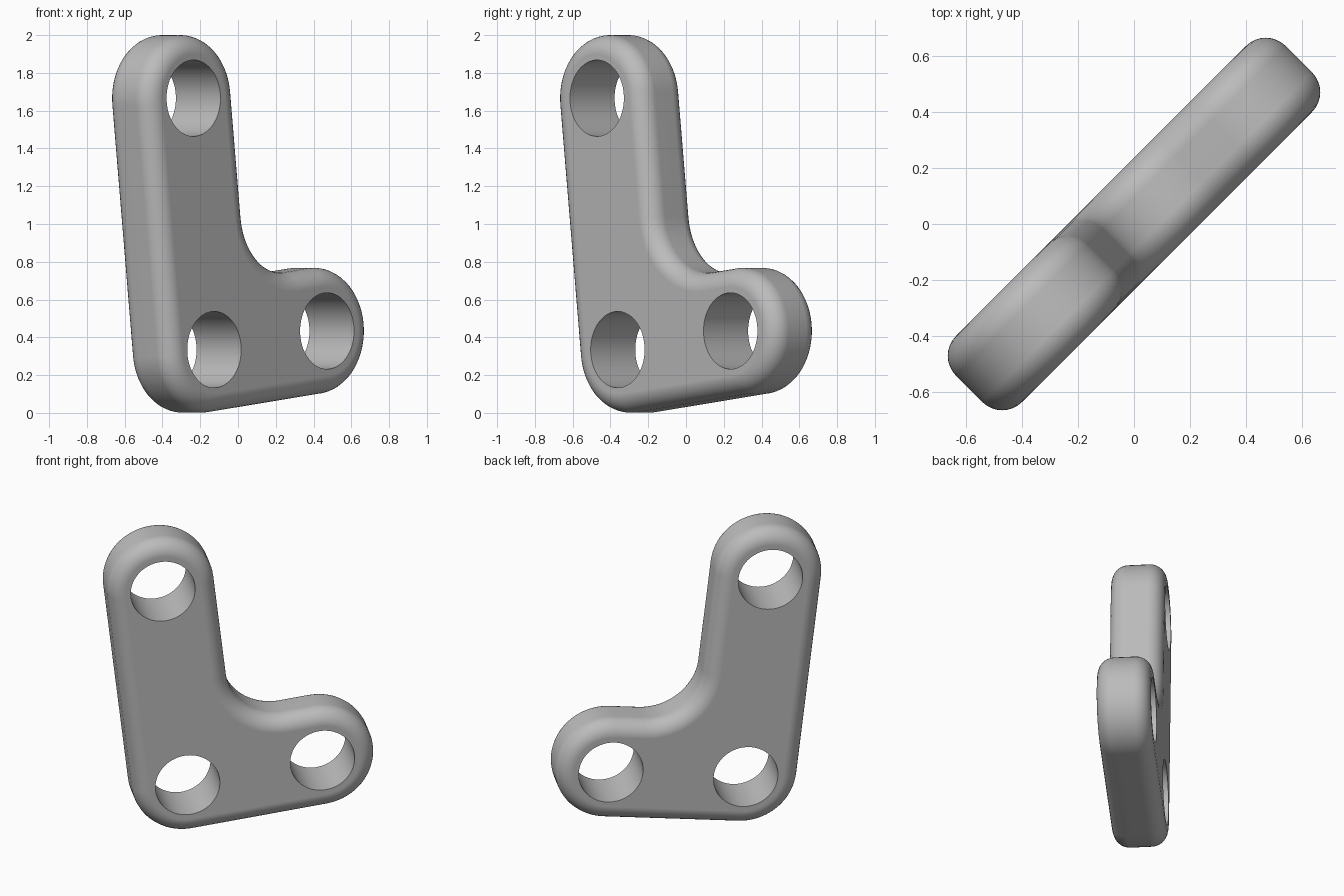
import bpy, bmesh
from math import pi, sin, cos, radians
from mathutils import Vector

cube = bpy.data.objects.get("Cube")
if cube:
    bpy.data.objects.remove(cube, do_unlink=True)

RADIUS, HOLE, FILLET = 0.334, 0.202, 0.334
HALF, ROUND = 0.167, 0.1
corner = Vector((-0.345, 0.335))
toe = Vector((0.5, 0.434))
top = Vector((-0.5, 1.666))

grey = bpy.data.materials.new("mid grey")
grey.use_nodes = True
grey.diffuse_color = (0.5, 0.5, 0.5, 1)
grey.node_tree.nodes["Principled BSDF"].inputs["Base Color"].default_value = (0.5, 0.5, 0.5, 1)


def direction(angle):
    return Vector((cos(angle), sin(angle)))


def angle_of(v):
    return Vector((1, 0)).angle_signed(v) * -1


def arc(centre, radius, start, end, steps):
    return [centre + radius * direction(start + (end - start) * i / steps)
            for i in range(steps + 1)]


# Outline of the L shape, pulled inwards by the given inset
def outline(inset):
    q = pi / 2
    foot, leg = angle_of(toe - corner), angle_of(top - corner)
    n1, n2 = direction(foot + q), direction(leg - q)
    inner = corner + (RADIUS + FILLET) * (n1 + n2) / (1 + n1.dot(n2))
    r = RADIUS - inset
    return (arc(toe, r, foot - q, foot + q, 40)
            + arc(inner, FILLET + inset, foot + q + pi, leg - q + pi, 20)
            + arc(top, r, leg - q, leg + q, 40)
            + arc(corner, r, leg + q, foot + 3 * q, 20))


def finish(bm, name):
    bmesh.ops.recalc_face_normals(bm, faces=bm.faces)
    mesh = bpy.data.meshes.new(name)
    bm.to_mesh(mesh)
    bm.free()
    obj = bpy.data.objects.new(name, mesh)
    bpy.context.collection.objects.link(obj)
    return obj


# Plate with rounded rims, lofted through inset outlines
STEPS = 8
rim = [(ROUND * (1 - sin(a)), HALF - ROUND + ROUND * cos(a))
       for a in (radians(90 * i / STEPS) for i in range(STEPS + 1))]
layers = [(i, -y) for i, y in rim] + [(i, y) for i, y in reversed(rim)]
bm = bmesh.new()
rings = [[bm.verts.new((p.x, y, p.y)) for p in outline(inset)] for inset, y in layers]
for a, b in zip(rings, rings[1:]):
    for i in range(len(a)):
        bm.faces.new((a[i - 1], a[i], b[i], b[i - 1]))
bm.faces.new(rings[0])
bm.faces.new(rings[-1])
plate = finish(bm, "bracket_plate")
plate.data.materials.append(grey)

# Three through holes
bm = bmesh.new()
for c in (corner, toe, top):
    loops = [[bm.verts.new((p.x, y, p.y)) for p in arc(c, HOLE, 0, 2 * pi, 64)[:-1]]
             for y in (-0.4, 0.4)]
    for i in range(64):
        bm.faces.new((loops[0][i - 1], loops[0][i], loops[1][i], loops[1][i - 1]))
    for loop in loops:
        bm.faces.new(loop)
cutter = finish(bm, "hole_cutter")
cutter.data.materials.append(grey)
cutter.hide_render = True

cut = plate.modifiers.new("holes", 'BOOLEAN')
cut.operation = 'DIFFERENCE'
cut.solver = 'EXACT'
cut.object = cutter

bpy.ops.object.select_all(action='DESELECT')
plate.select_set(True)
bpy.context.view_layer.objects.active = plate
bpy.ops.object.modifier_apply(modifier=cut.name)
bpy.data.objects.remove(cutter, do_unlink=True)

# Smooth rims, crisp hole edges, flat faces
bpy.ops.object.shade_smooth_by_angle(angle=radians(30))
weighted = plate.modifiers.new("flat_faces", 'WEIGHTED_NORMAL')
weighted.keep_sharp = True

# Stand the plate diagonally
plate.rotation_euler.z = radians(45)
